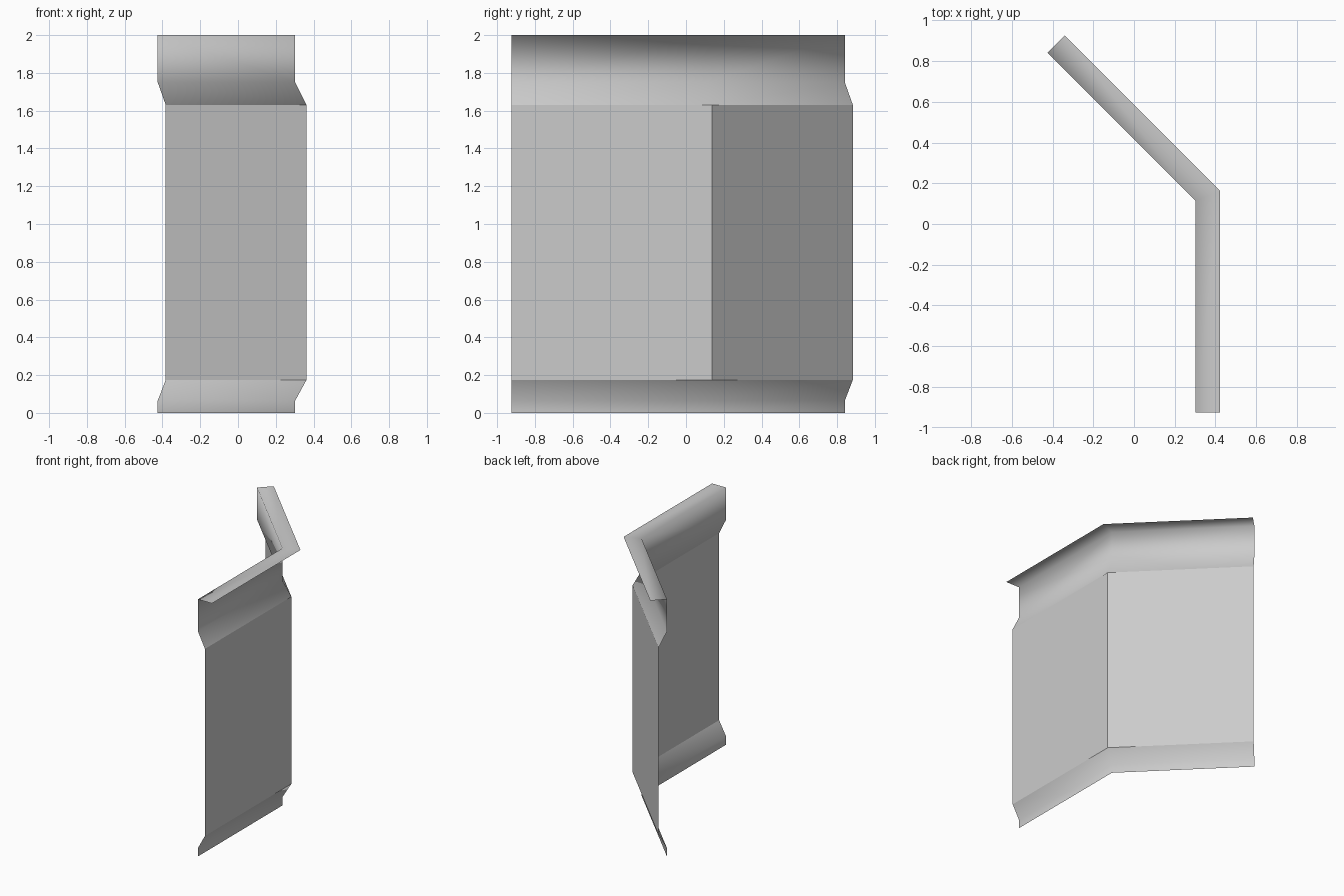
import bpy
import math

# Remove the default cube
cube = bpy.data.objects.get("Cube")
if cube:
    bpy.data.objects.remove(cube, do_unlink=True)

# Single grey finish
grey = bpy.data.materials.new("plain_grey")
grey.use_nodes = True
colour = (0.6, 0.6, 0.6, 1)
grey.diffuse_color = colour
grey.node_tree.nodes["Principled BSDF"].inputs["Base Color"].default_value = colour

# Bent wall line: (point, outward mitre direction)
s = math.sqrt(0.5)
PATH = [
    ((0.303, -0.925), (1, 0)),
    ((0.303, 0.113), (1, math.tan(math.pi / 8))),
    ((-0.425, 0.841), (s, s)),
]


def sweep(name, profile, smooth):
    """Sweep an (outward offset, height) profile along the bent wall line."""
    verts = [(x + d * ox, y + d * oy, z)
             for (x, y), (ox, oy) in PATH for d, z in profile]
    n = len(profile)
    faces = [(i * n + j, (i + 1) * n + j, (i + 1) * n + j + 1, i * n + j + 1)
             for i in range(len(PATH) - 1) for j in range(n - 1)]
    mesh = bpy.data.meshes.new(name)
    mesh.from_pydata(verts, [], faces)
    mesh.materials.append(grey)
    for poly in mesh.polygons:
        poly.use_smooth = smooth
    mesh.update()
    obj = bpy.data.objects.new(name, mesh)
    bpy.context.collection.objects.link(obj)
    return obj


# Lower skirt, flat main wall, and upper band with its overhanging ledge
sweep("bottom_skirt", [(0, 0), (0, 0.065), (0.06, 0.175)], True)
sweep("wall_panel", [(0.06, 0.175), (0.06, 1.63)], False)
sweep("top_band", [(0.06, 1.63), (0, 1.75), (0, 2), (0.12, 2)], True)
